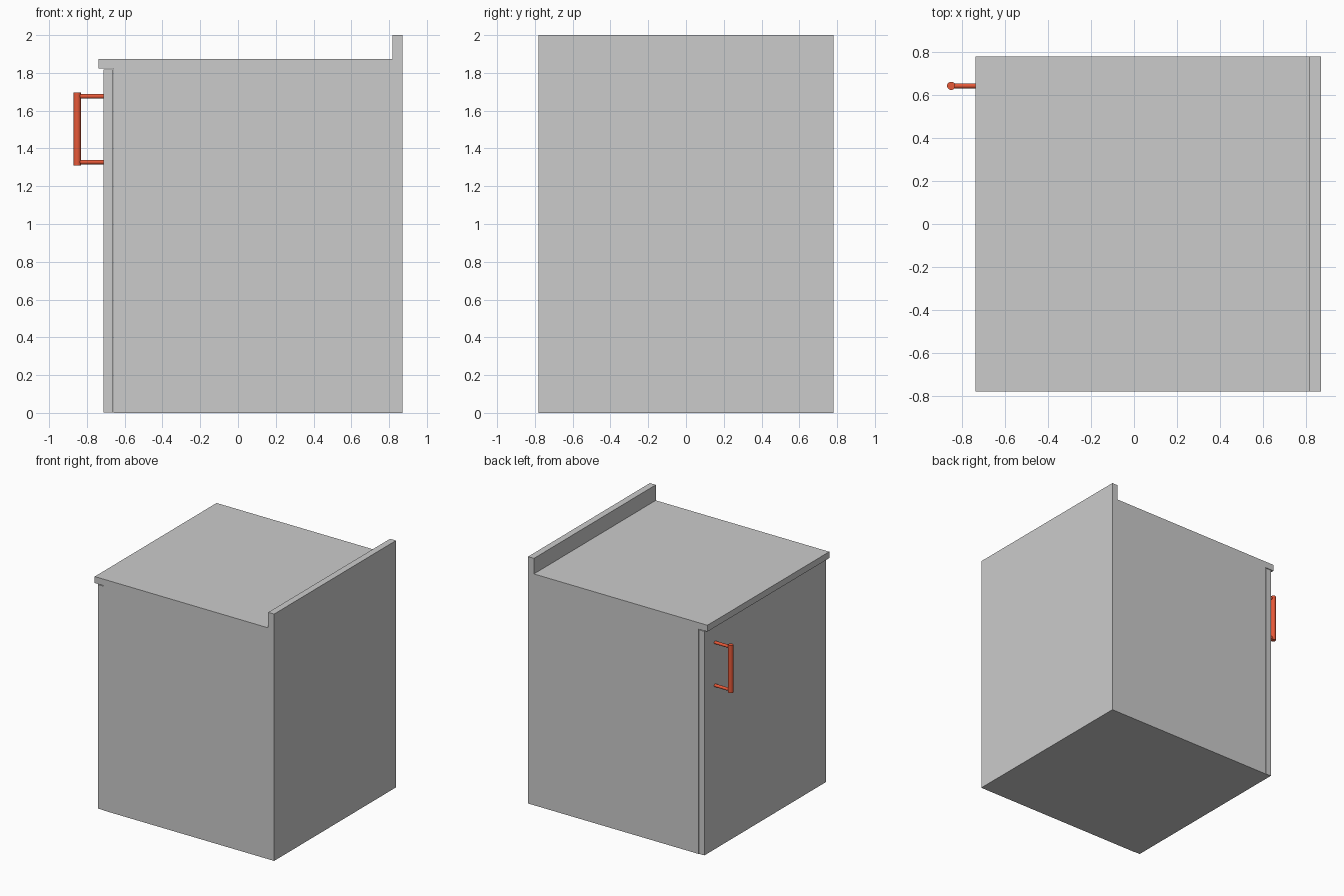
import bpy
import bmesh
from mathutils import Matrix, Vector

if "Cube" in bpy.data.objects:
    bpy.data.objects.remove(bpy.data.objects["Cube"])

HALF_WIDTH = 0.78
HANDLE_Y = 0.643


def add_object(name, bm):
    bmesh.ops.recalc_face_normals(bm, faces=bm.faces[:])
    mesh = bpy.data.meshes.new(name)
    bm.to_mesh(mesh)
    bm.free()
    obj = bpy.data.objects.new(name, mesh)
    bpy.context.collection.objects.link(obj)
    return obj


def extrude_profile(name, points):
    """Extrude an (x, z) outline across the full width in y."""
    bm = bmesh.new()
    face = bm.faces.new([bm.verts.new((x, -HALF_WIDTH, z)) for x, z in points])
    result = bmesh.ops.extrude_face_region(bm, geom=[face])
    verts = [v for v in result["geom"] if isinstance(v, bmesh.types.BMVert)]
    bmesh.ops.translate(bm, verts=verts, vec=(0, 2 * HALF_WIDTH, 0))
    return add_object(name, bm)


def rod(name, start, end, radius, material):
    """Smooth round rod with flat caps between two points."""
    start, end = Vector(start), Vector(end)
    axis = end - start
    turn = axis.to_track_quat("Z", "Y").to_matrix().to_4x4()
    bm = bmesh.new()
    bmesh.ops.create_cone(bm, cap_ends=True, segments=32, radius1=radius,
                          radius2=radius, depth=axis.length,
                          matrix=Matrix.Translation((start + end) / 2) @ turn)
    obj = add_object(name, bm)
    obj.data.materials.append(material)
    bpy.ops.object.select_all(action="DESELECT")
    obj.select_set(True)
    bpy.context.view_layer.objects.active = obj
    bpy.ops.object.shade_smooth_by_angle()
    return obj


# Cabinet body with overhanging worktop and rear upstand
extrude_profile("cabinet_body", [
    (-0.66, 0), (0.87, 0), (0.87, 2.0), (0.817, 2.0),
    (0.817, 1.874), (-0.738, 1.874), (-0.738, 1.822), (-0.66, 1.822)])

# Door panel under the overhang
extrude_profile("door", [
    (-0.711, 0.002), (-0.661, 0.002), (-0.661, 1.817), (-0.711, 1.817)])

# Red bar handle with two standoffs
red = bpy.data.materials.new("handle_red")
red.diffuse_color = (0.8, 0.1, 0.04, 1)
red.use_nodes = True
red.node_tree.nodes["Principled BSDF"].inputs["Base Color"].default_value = red.diffuse_color
rod("handle_bar", (-0.851, HANDLE_Y, 1.31), (-0.851, HANDLE_Y, 1.696), 0.019, red)
for label, z in (("lower", 1.328), ("upper", 1.676)):
    rod(f"handle_{label}_standoff", (-0.851, HANDLE_Y, z),
        (-0.705, HANDLE_Y, z), 0.012, red)
